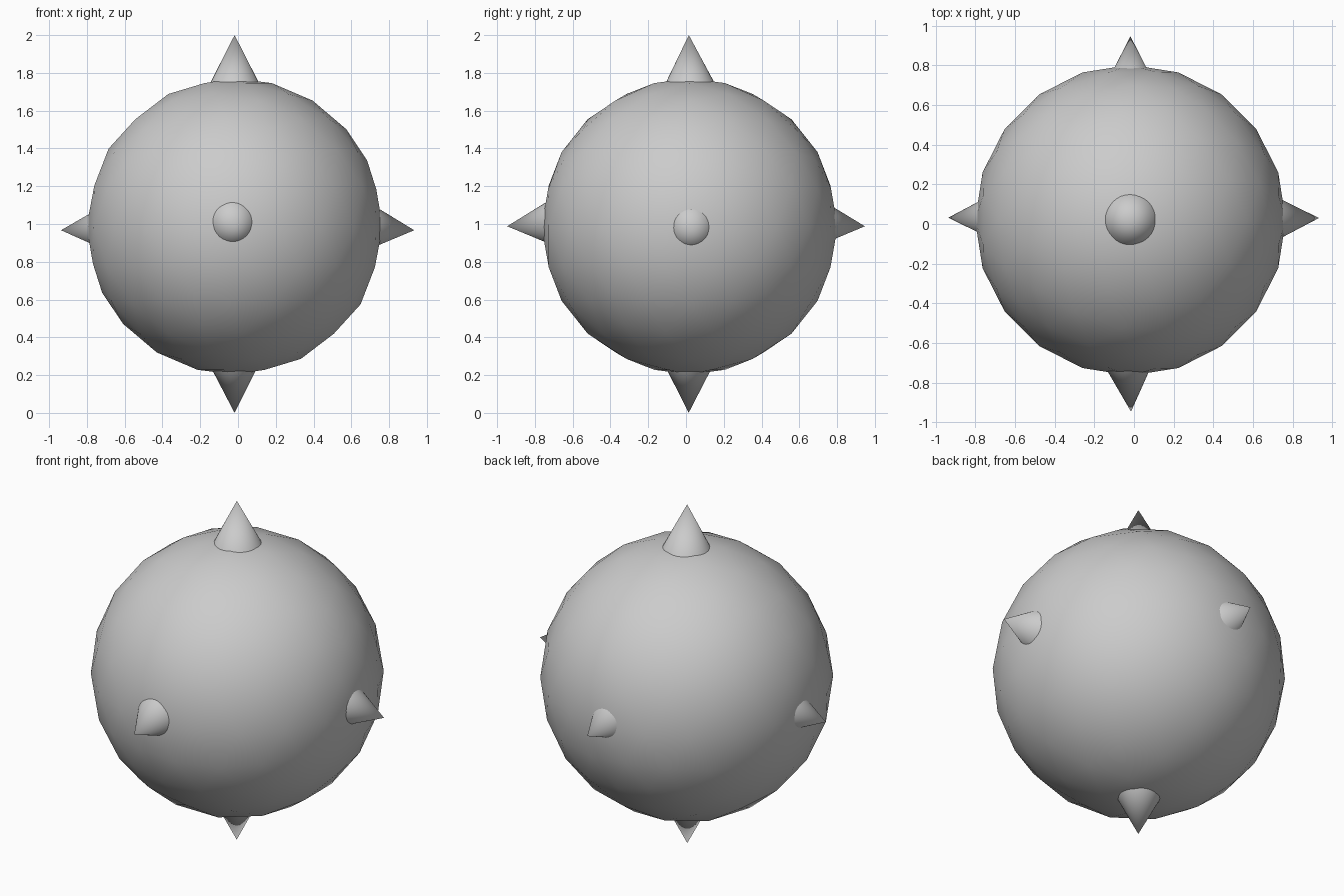
import bpy
from mathutils import Vector

if "Cube" in bpy.data.objects:
    bpy.data.objects.remove(bpy.data.objects["Cube"])

CENTRE = Vector((-0.018, 0.019, 0.987))
RADIUS = 0.784
SLOPE = 0.51      # spike radius per unit of length
LENGTH = 0.27     # spike length, including the part sunk into the ball

# Round body
bpy.ops.mesh.primitive_ico_sphere_add(subdivisions=3, radius=RADIUS, location=CENTRE)
body = bpy.context.object
body.name = "ball_body"
bpy.ops.object.shade_smooth()


def spike(name, base, tip):
    """Cone whose axis runs from a point on the ball's surface to its tip."""
    base, tip = Vector(base), Vector(tip)
    axis = (tip - base).normalized()
    bpy.ops.mesh.primitive_cone_add(vertices=32, radius1=LENGTH * SLOPE, radius2=0,
                                    depth=LENGTH, location=tip - axis * LENGTH / 2)
    ob = bpy.context.object
    ob.name = name
    ob.rotation_mode = 'QUATERNION'
    ob.rotation_quaternion = axis.to_track_quat('Z', 'Y')
    bpy.ops.object.shade_smooth_by_angle()


# Six spikes, each tilted very slightly
spike("top_spike", (-0.018, 0.02, 1.77), (-0.018, 0.015, 2.0))
spike("bottom_spike", (-0.02, 0.015, 0.20), (-0.018, 0.014, 0.0))
spike("left_spike", (-0.80, 0.034, 0.974), (-0.937, 0.032, 0.967))
spike("right_spike", (0.76, 0.028, 0.98), (0.933, 0.03, 0.967))
spike("front_spike", (-0.025, -0.76, 1.003), (-0.015, -0.947, 0.988))
spike("back_spike", (-0.018, 0.80, 0.999), (-0.018, 0.947, 0.988))
